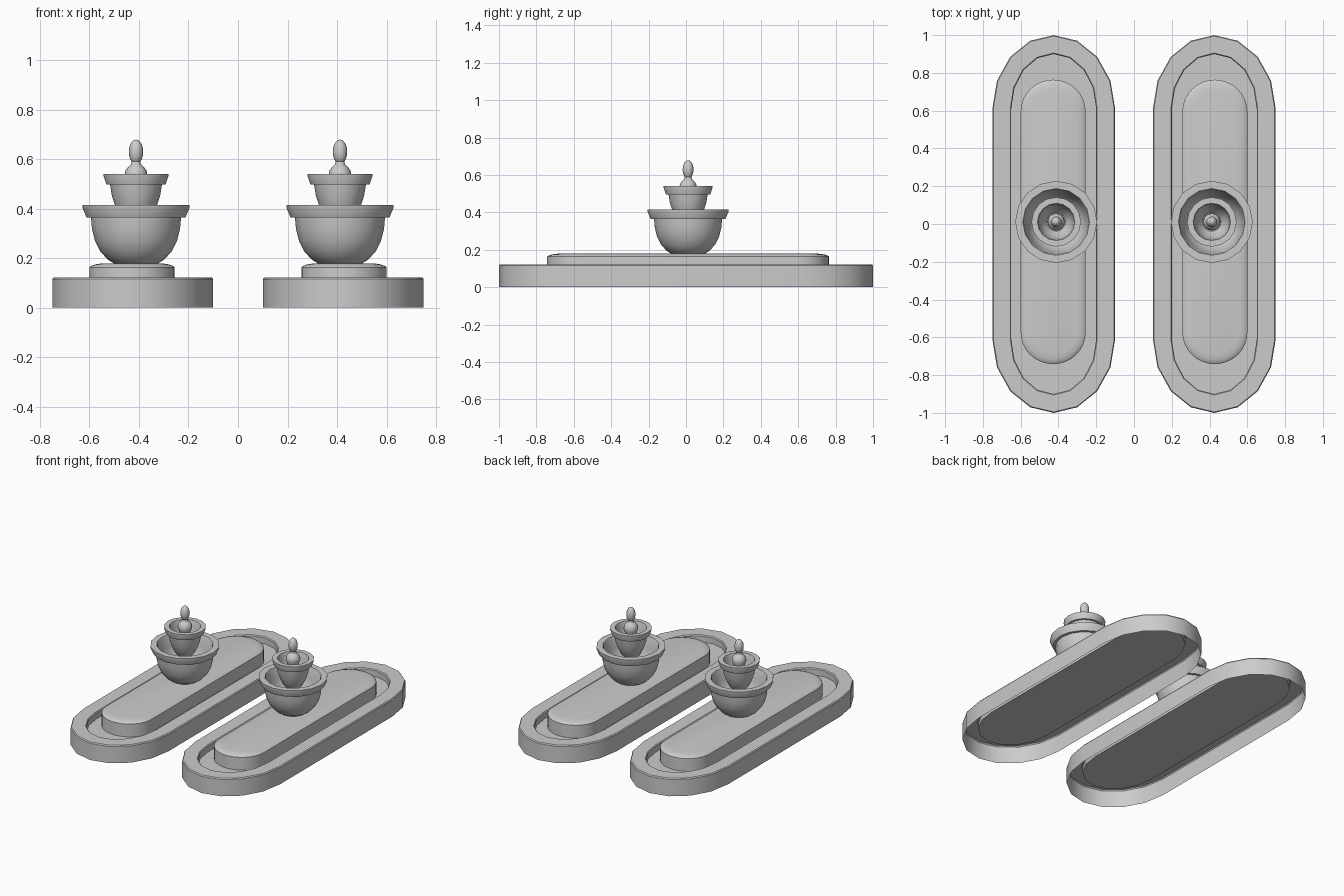
import bpy, bmesh, math

if "Cube" in bpy.data.objects:
    bpy.data.objects.remove(bpy.data.objects["Cube"])


def loft(name, rings, cap_end=False):
    """Skin a list of equal-length closed rings, mirrored across x = 0."""
    bm = bmesh.new()
    loops = [[bm.verts.new(p) for p in ring] for ring in rings]
    n = len(loops[0])
    for a, b in zip(loops, loops[1:]):
        for i in range(n):
            j = (i + 1) % n
            bm.faces.new((a[i], a[j], b[j], b[i]))
    if cap_end:
        bm.faces.new(loops[-1])
    bmesh.ops.remove_doubles(bm, verts=bm.verts, dist=0.0002)
    bmesh.ops.recalc_face_normals(bm, faces=bm.faces)
    mesh = bpy.data.meshes.new(name)
    bm.to_mesh(mesh)
    bm.free()
    obj = bpy.data.objects.new(name, mesh)
    bpy.context.collection.objects.link(obj)
    mod = obj.modifiers.new("pair", 'MIRROR')
    mod.use_mirror_merge = False
    bpy.ops.object.select_all(action='DESELECT')
    obj.select_set(True)
    bpy.context.view_layer.objects.active = obj
    bpy.ops.object.shade_smooth_by_angle(angle=math.radians(32))
    return obj


def oval(half_w, half_l, straight, z, cx=0.425, cy=0.0, seg=8):
    """Long oval: straight sides with half-elliptical ends."""
    pts = []
    for end in (1, -1):
        for i in range(seg + 1):
            t = math.pi * i / seg
            x = half_w * math.cos(t) * end
            y = end * (straight + (half_l - straight) * math.sin(t))
            pts.append((cx + x, cy + y, z))
    return pts


def lathe(name, profile, seg=16, cx=0.412, cy=0.011):
    """Turn an (r, z) profile around a vertical axis."""
    rings = [[(cx + r * math.cos(2 * math.pi * i / seg),
               cy + r * math.sin(2 * math.pi * i / seg), z)
              for i in range(seg)] for r, z in profile]
    return loft(name, rings, cap_end=profile[-1][0] > 0.001)


# basin: outer wall, rim, inner wall and raised floor, hollow underneath
basin = [(0.325, 1.0, 0.0), (0.325, 1.0, 0.115), (0.32, 0.995, 0.122),
         (0.23, 0.905, 0.122), (0.225, 0.90, 0.115), (0.225, 0.90, 0.075)]
loft("basin", [oval(w, l, 0.61, z) for w, l, z in basin], cap_end=True)

# plinth: raised oval slab with a softened top
plinth = [(0.172, 0.753, 0.075), (0.172, 0.753, 0.163),
          (0.165, 0.746, 0.169), (0.148, 0.73, 0.175), (0.12, 0.70, 0.179)]
loft("plinth", [oval(w, l, 0.585, z, cx=0.428, cy=0.011, seg=16)
                for w, l, z in plinth], cap_end=True)

# lower bowl: rounded body, flared rim band, hollow inside
lathe("lower_bowl", [
    (0.0, 0.172), (0.085, 0.176), (0.115, 0.195), (0.145, 0.228),
    (0.166, 0.27), (0.178, 0.32), (0.182, 0.365), (0.2, 0.365),
    (0.217, 0.405), (0.217, 0.415), (0.177, 0.415), (0.172, 0.405),
    (0.164, 0.34), (0.15, 0.28), (0.115, 0.225), (0.07, 0.2), (0.0, 0.195)])

# upper bowl: smaller version standing inside the lower one
lathe("upper_bowl", [
    (0.0, 0.325), (0.035, 0.332), (0.06, 0.36), (0.082, 0.405),
    (0.097, 0.45), (0.105, 0.497), (0.119, 0.497), (0.131, 0.533),
    (0.131, 0.54), (0.099, 0.54), (0.095, 0.53), (0.09, 0.485),
    (0.078, 0.445), (0.05, 0.41), (0.0, 0.4)])

# stem inside the upper bowl ending in a rounded knob
lathe("finial_base", [
    (0.028, 0.4), (0.028, 0.48), (0.04, 0.515), (0.046, 0.535),
    (0.043, 0.553), (0.032, 0.568), (0.021, 0.578), (0.018, 0.59),
    (0.0, 0.595)])

# egg-shaped tip
lathe("finial_tip", [(0.029 * math.sin(math.pi * i / 10),
                      0.629 - 0.05 * math.cos(math.pi * i / 10))
                     for i in range(11)])
